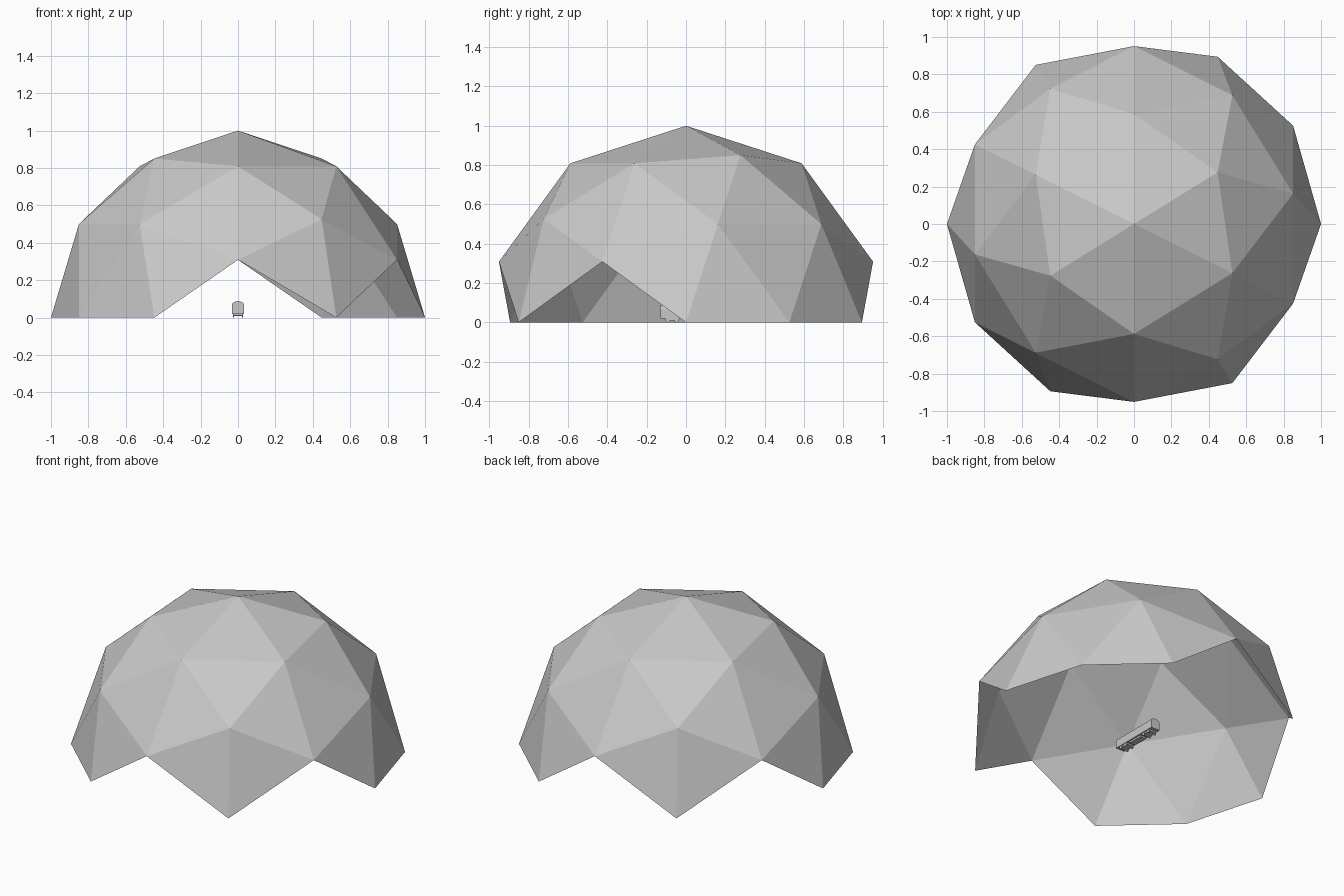
import bpy, bmesh, math
from mathutils import Matrix, Vector

if "Cube" in bpy.data.objects:
    bpy.data.objects.remove(bpy.data.objects["Cube"])

grey = bpy.data.materials.new("plain grey")
grey.diffuse_color = (0.58, 0.58, 0.58, 1)
grey.use_nodes = True
grey.node_tree.nodes["Principled BSDF"].inputs["Base Color"].default_value = grey.diffuse_color


def finish(name, bm, recalc=True):
    if recalc:
        bmesh.ops.recalc_face_normals(bm, faces=bm.faces)
    me = bpy.data.meshes.new(name)
    bm.to_mesh(me)
    bm.free()
    me.materials.append(grey)
    ob = bpy.data.objects.new(name, me)
    bpy.context.collection.objects.link(ob)
    return ob


def box(name, center, size):
    bm = bmesh.new()
    bmesh.ops.create_cube(bm, size=1)
    for v in bm.verts:
        v.co = Vector([v.co[i] * size[i] + center[i] for i in range(3)])
    return finish(name, bm)


# Geodesic dome: an icosphere laid on its side, keeping the whole panels above ground
bm = bmesh.new()
bmesh.ops.create_icosphere(bm, subdivisions=2, radius=1)
for v in bm.verts:
    v.co = Vector((v.co.z, v.co.x, v.co.y))
bmesh.ops.delete(bm, geom=[v for v in bm.verts if v.co.z < -0.01], context='VERTS')
finish("dome", bm, recalc=False)

# Rail car body: arched profile extruded along y
Y0, Y1, HALF = -0.13, 0.20, 0.032
MID = (Y0 + Y1) / 2
profile = [(-HALF, 0.02), (HALF, 0.02), (HALF, 0.068)]
profile += [(HALF * math.cos(a), 0.068 + 0.020 * math.sin(a))
            for a in [math.pi * i / 8 for i in range(1, 8)]]
profile += [(-HALF, 0.068)]
bm = bmesh.new()
face = bm.faces.new([bm.verts.new((x, Y0, z)) for x, z in profile])
ext = bmesh.ops.extrude_face_region(bm, geom=[face])
for v in ext["geom"]:
    if isinstance(v, bmesh.types.BMVert):
        v.co.y = Y1
finish("car_body", bm)

# Underframe equipment between the bogies
box("underfloor_box", (0, MID, 0.015), (0.044, 0.10, 0.012))

# Two bogies, each with a frame and two pairs of wheels
for end, label in ((-1, "front"), (1, "rear")):
    cy = MID + end * 0.105
    box(label + "_bogie_frame", (0, cy, 0.015), (0.05, 0.07, 0.010))
    for ay in (-0.022, 0.022):
        for side in (-1, 1):
            bm = bmesh.new()
            bmesh.ops.create_cone(
                bm, cap_ends=True, segments=12, radius1=0.011, radius2=0.011, depth=0.006,
                matrix=Matrix.Translation((side * 0.025, cy + ay, 0.011))
                @ Matrix.Rotation(math.pi / 2, 4, 'Y'))
            finish(label + "_wheel", bm)
